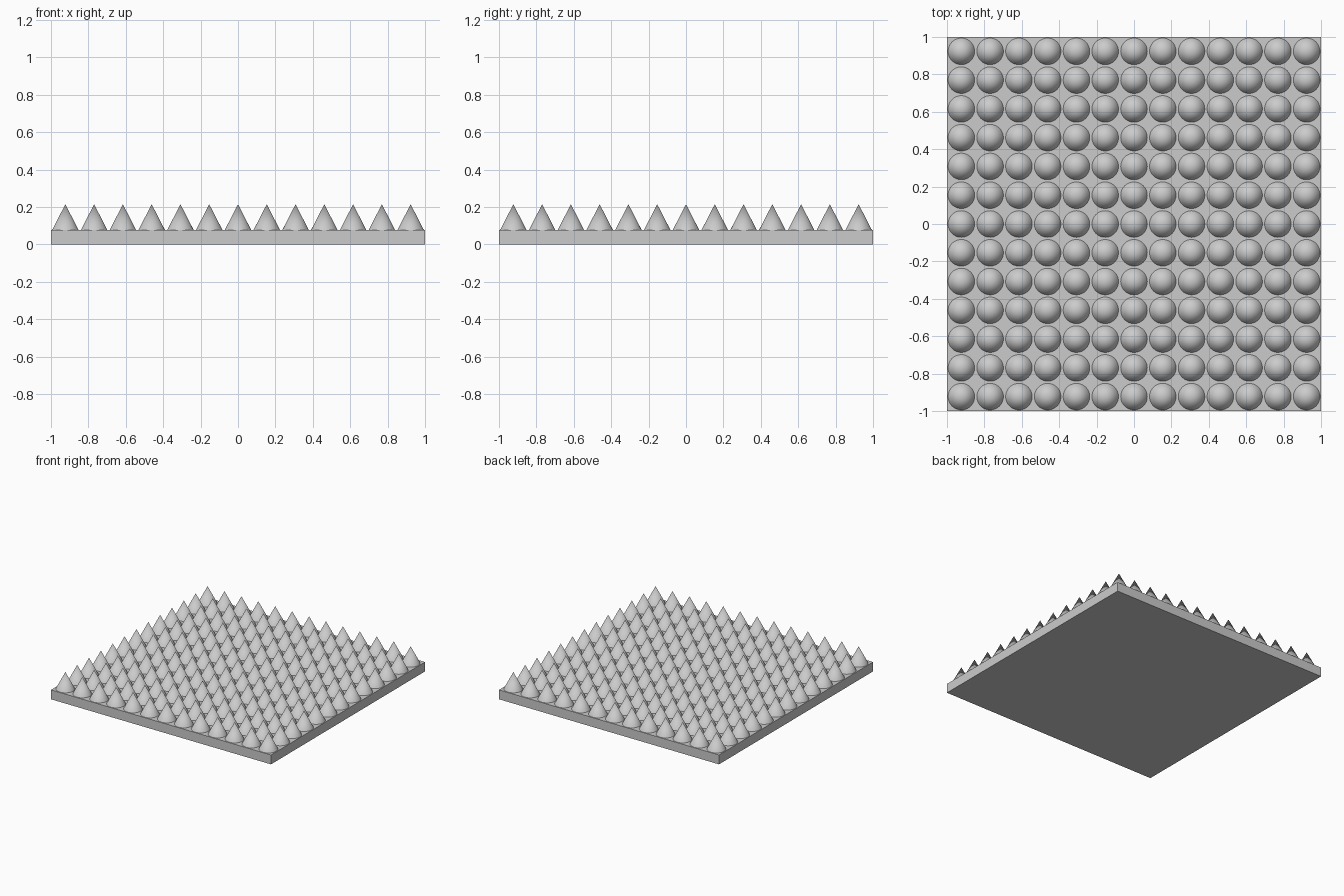
import bpy

if "Cube" in bpy.data.objects:
    bpy.data.objects.remove(bpy.data.objects["Cube"])

COUNT = 13
PITCH = 2 / COUNT
BASE_H = 0.077
CONE_R = 0.072
CONE_H = 0.138
SINK = 0.002  # slight overlap into the slab

# Square base slab
bpy.ops.mesh.primitive_cube_add(size=1, location=(0, 0, BASE_H / 2))
base = bpy.context.object
base.name = "base_slab"
base.scale = (2, 2, BASE_H)
bpy.ops.object.transform_apply(location=False, rotation=False, scale=True)

# One smooth cone, in the front left corner
depth = CONE_H + SINK
start = -1 + PITCH / 2
bpy.ops.mesh.primitive_cone_add(vertices=48, radius1=CONE_R, radius2=0, depth=depth,
                                location=(start, start, BASE_H - SINK + depth / 2))
spikes = bpy.context.object
spikes.name = "cone_spikes"
bpy.ops.object.shade_smooth_by_angle()

# Repeat the cone into a square grid
for name, step in (("columns", (PITCH, 0, 0)), ("rows", (0, PITCH, 0))):
    array = spikes.modifiers.new(name, "ARRAY")
    array.count = COUNT
    array.use_relative_offset = False
    array.use_constant_offset = True
    array.constant_offset_displace = step
